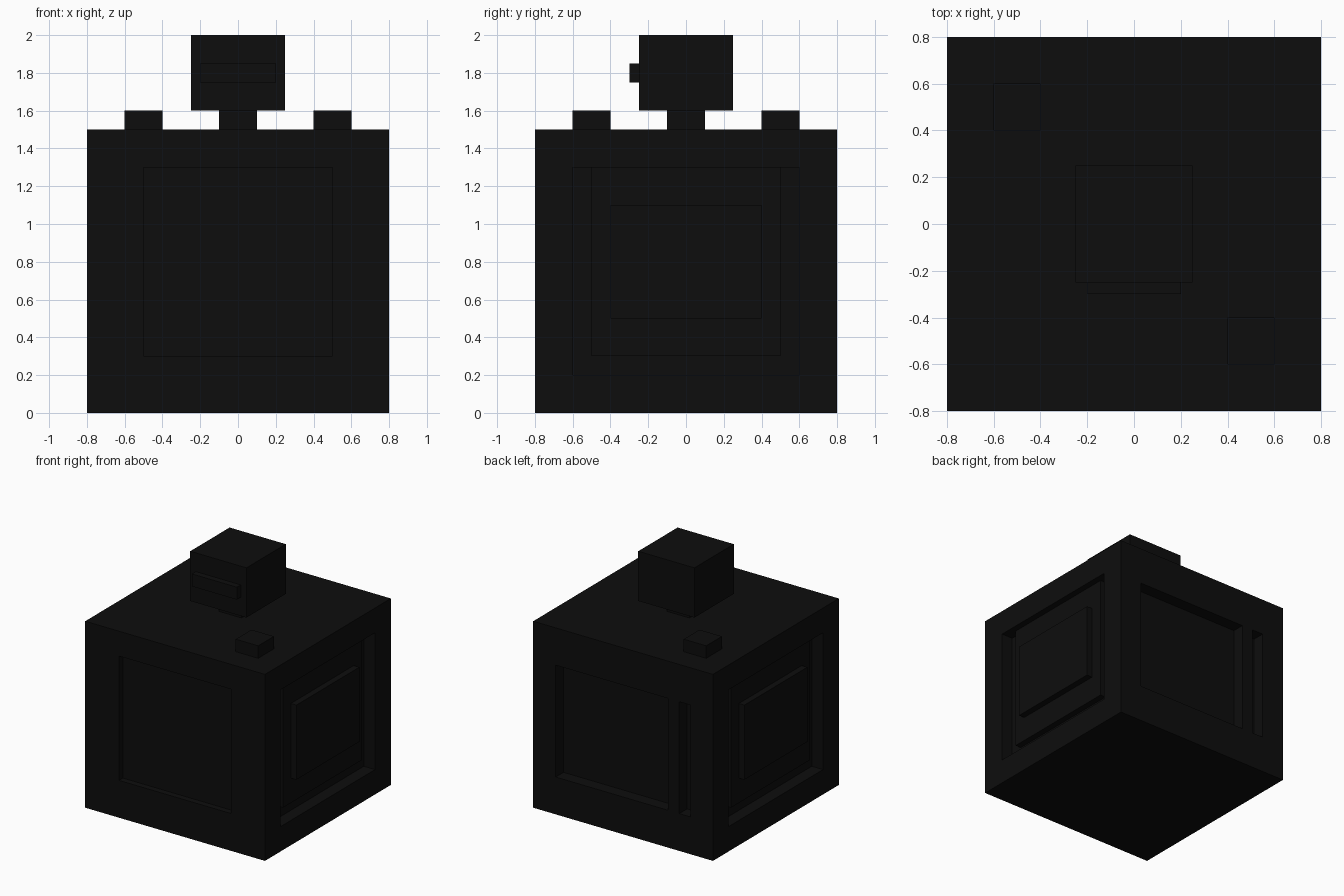
import bpy
import bmesh
from mathutils import Vector

cube = bpy.data.objects.get("Cube")
if cube:
    bpy.data.objects.remove(cube, do_unlink=True)

black = bpy.data.materials.new("matte_black")
black.use_nodes = True
colour = (0.004, 0.004, 0.004, 1)
black.diffuse_color = colour
black.node_tree.nodes["Principled BSDF"].inputs["Base Color"].default_value = colour


def finish(name, bm):
    bmesh.ops.recalc_face_normals(bm, faces=bm.faces)
    mesh = bpy.data.meshes.new(name)
    bm.to_mesh(mesh)
    bm.free()
    mesh.materials.append(black)
    obj = bpy.data.objects.new(name, mesh)
    bpy.context.collection.objects.link(obj)
    return obj


def box_mesh(low, high):
    low, high = Vector(low), Vector(high)
    bm = bmesh.new()
    bmesh.ops.create_cube(bm, size=1)
    bmesh.ops.scale(bm, vec=high - low, verts=bm.verts)
    bmesh.ops.translate(bm, vec=(low + high) / 2, verts=bm.verts)
    return bm


def box(name, low, high):
    return finish(name, box_mesh(low, high))


def recess(bm, normal, across, heights, depth):
    """Cut a rectangular pocket into the outer wall that faces normal."""
    normal = Vector(normal)
    side = Vector((abs(normal.y), abs(normal.x), 0))
    up = Vector((0, 0, 1))

    def wall():
        return [f for f in bm.faces if f.normal.dot(normal) > 0.99
                and abs(f.calc_center_median().dot(normal) - HALF) < 0.001]

    for direction, limits in ((side, across), (up, heights)):
        for limit in limits:
            faces = wall()
            edges = {e for f in faces for e in f.edges}
            verts = {v for f in faces for v in f.verts}
            bmesh.ops.bisect_plane(bm, geom=faces + list(edges) + list(verts),
                                   plane_co=direction * limit, plane_no=direction)
            bm.normal_update()

    def inside(f):
        c = f.calc_center_median()
        return (across[0] < c.dot(side) < across[1]
                and heights[0] < c.z < heights[1])

    pocket = [f for f in wall() if inside(f)]
    result = bmesh.ops.extrude_face_region(bm, geom=pocket)
    moved = [g for g in result["geom"] if isinstance(g, bmesh.types.BMVert)]
    bmesh.ops.translate(bm, vec=normal * -depth, verts=moved)
    for f in pocket:
        if f.is_valid:
            bm.faces.remove(f)
    bm.normal_update()


# Body with pockets on all four walls
HALF = 0.8
body = box_mesh((-HALF, -HALF, 0), (HALF, HALF, 1.5))
body.normal_update()
recess(body, (0, -1, 0), (-0.5, 0.5), (0.3, 1.3), 0.05)
recess(body, (0, 1, 0), (-0.4, 0.6), (0.3, 1.2), 0.1)
recess(body, (0, 1, 0), (-0.6, -0.5), (0.3, 1.2), 0.1)
for s in (-1, 1):
    recess(body, (s, 0, 0), (-0.6, 0.6), (0.2, 1.3), 0.1)
finish("body", body)

# Stepped plates inside the side pockets
for s, label in ((1, "left"), (-1, "right")):
    for part, half, bottom, top, inner in (("lower_plate", 0.5, 0.3, 1.3, 0.7),
                                           ("upper_plate", 0.4, 0.5, 1.1, 0.75)):
        xs = sorted((s * inner, s * (inner + 0.05)))
        box(f"{label}_{part}", (xs[0], -half, bottom), (xs[1], half, top))

# Two top studs on opposite corners
for s, label in ((1, "front"), (-1, "back")):
    x, y = 0.5 * s, -0.5 * s
    box(f"{label}_stud", (x - 0.1, y - 0.1, 1.5), (x + 0.1, y + 0.1, 1.6))

# Neck, head and visor
box("neck", (-0.1, -0.1, 1.5), (0.1, 0.1, 1.6))
box("head", (-0.25, -0.25, 1.6), (0.25, 0.25, 2))
box("visor", (-0.2, -0.3, 1.75), (0.2, -0.25, 1.85))
